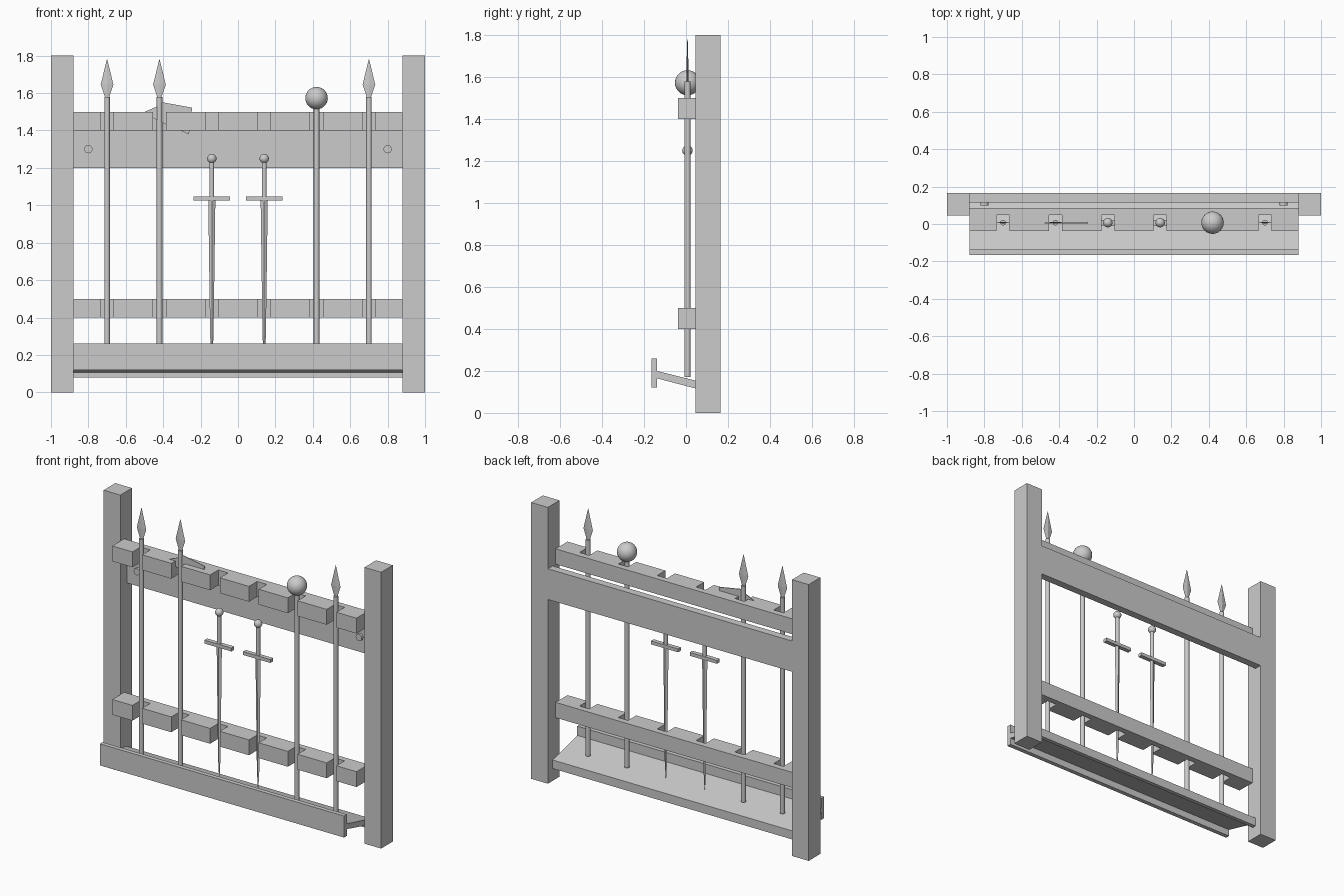
import bpy, bmesh, math
from mathutils import Matrix

cube = bpy.data.objects.get("Cube")
if cube:
    bpy.data.objects.remove(cube, do_unlink=True)

grey = bpy.data.materials.new("plain_grey")
grey.use_nodes = True
grey.diffuse_color = (0.6, 0.6, 0.6, 1)
grey.node_tree.nodes["Principled BSDF"].inputs["Base Color"].default_value = (0.6, 0.6, 0.6, 1)

WEAPON_Y = 0.007
INNER = 0.88
SLOTS = [-0.7 + 0.28 * i for i in range(6)]


def finish(name, bm, smooth=False):
    bmesh.ops.recalc_face_normals(bm, faces=bm.faces[:])
    mesh = bpy.data.meshes.new(name)
    bm.to_mesh(mesh)
    bm.free()
    mesh.materials.append(grey)
    obj = bpy.data.objects.new(name, mesh)
    bpy.context.collection.objects.link(obj)
    if smooth:
        bpy.ops.object.select_all(action="DESELECT")
        obj.select_set(True)
        bpy.context.view_layer.objects.active = obj
        bpy.ops.object.shade_smooth_by_angle(angle=math.radians(40))
    return obj


def prism(name, points, place, low, high):
    """Extrude a 2D outline; place(u, v, w) maps it into space."""
    bm = bmesh.new()
    base = [bm.verts.new(place(u, v, low)) for u, v in points]
    top = [bm.verts.new(place(u, v, high)) for u, v in points]
    bm.faces.new(base)
    bm.faces.new(top)
    for i in range(len(points)):
        j = (i + 1) % len(points)
        bm.faces.new((base[i], base[j], top[j], top[i]))
    return finish(name, bm)


def box(name, x0, x1, y0, y1, z0, z1):
    outline = [(x0, y0), (x1, y0), (x1, y1), (x0, y1)]
    return prism(name, outline, lambda u, v, w: (u, v, w), z0, z1)


def rod(name, x, radius, z0, z1):
    bm = bmesh.new()
    bmesh.ops.create_cone(bm, cap_ends=True, segments=12, radius1=radius, radius2=radius,
                          depth=z1 - z0, matrix=Matrix.Translation((x, WEAPON_Y, (z0 + z1) / 2)))
    return finish(name, bm, True)


def ball(name, x, z, radius):
    bm = bmesh.new()
    bmesh.ops.create_uvsphere(bm, u_segments=24, v_segments=14, radius=radius,
                              matrix=Matrix.Translation((x, WEAPON_Y, z)))
    return finish(name, bm, True)


def diamond_blade(name, x, sections):
    """Flat four-sided blade through (z, half width, half thickness) sections."""
    bm = bmesh.new()
    rings = []
    for z, w, t in sections:
        rings.append([bm.verts.new((x + dx, WEAPON_Y + dy, z))
                      for dx, dy in ((w, 0), (0, t), (-w, 0), (0, -t))])
    for a, b in zip(rings, rings[1:]):
        for i in range(4):
            j = (i + 1) % 4
            bm.faces.new((a[i], a[j], b[j], b[i]))
    bm.faces.new(rings[0])
    bm.faces.new(rings[-1])
    return finish(name, bm)


# Frame: two posts, rear beam and round pegs
for side, label in ((1, "left"), (-1, "right")):
    box(label + "_post", *sorted((side * INNER, side)), 0.045, 0.165, 0, 1.8)
    bm = bmesh.new()
    bmesh.ops.create_cone(bm, cap_ends=True, segments=16, radius1=0.022, radius2=0.022, depth=0.03,
                          matrix=Matrix.Translation((side * 0.8, 0.115, 1.3)) @ Matrix.Rotation(math.pi / 2, 4, "X"))
    finish(label + "_peg", bm, True)
box("rear_beam", -INNER, INNER, 0.116, 0.165, 1.2, 1.4)

# Notched rails
outline = [(-INNER, -0.037)]
for x in SLOTS:
    outline += [(x - 0.035, -0.037), (x - 0.035, 0.047), (x + 0.035, 0.047), (x + 0.035, -0.037)]
outline += [(INNER, -0.037), (INNER, 0.086), (-INNER, 0.086)]
for name, z in (("lower_rail", 0.4), ("upper_rail", 1.4)):
    prism(name, outline, lambda u, v, w: (u, v, w), z, z + 0.1)

# Sloping shelf, its rear edge and front lip
prism("shelf", [(-0.14, 0.2), (0.116, 0.136), (0.116, 0.098), (-0.14, 0.165)],
      lambda u, v, w: (w, u, v), -INNER, INNER)
box("shelf_rear_edge", -INNER, INNER, 0.09, 0.116, 0.08, 0.13)
box("shelf_lip", -INNER, INNER, -0.165, -0.137, 0.12, 0.26)

# Three spears, the second carrying an axe head
for i, slot in enumerate((0, 1, 5)):
    x = SLOTS[slot]
    rod(f"spear_shaft_{i + 1}", x, 0.015, 0.172, 1.58)
    diamond_blade(f"spear_point_{i + 1}", x, [(1.58, 0.012, 0.004), (1.645, 0.034, 0.005), (1.78, 0.001, 0.001)])
prism("axe_head", [(-0.51, 1.495), (-0.44, 1.525), (-0.40, 1.55), (-0.245, 1.522),
                   (-0.262, 1.38), (-0.38, 1.43), (-0.44, 1.46)],
      lambda u, v, w: (u, w, v), WEAPON_Y - 0.003, WEAPON_Y + 0.003)

# Two swords
for i, slot in enumerate((2, 3)):
    x = SLOTS[slot]
    tag = f"_{i + 1}"
    ball("sword_pommel" + tag, x, 1.25, 0.025)
    rod("sword_grip" + tag, x, 0.013, 1.04, 1.24)
    box("sword_guard" + tag, x - 0.098, x + 0.098, WEAPON_Y - 0.014, WEAPON_Y + 0.014, 1.025, 1.047)
    diamond_blade("sword_blade" + tag, x, [(1.03, 0.019, 0.01), (0.3, 0.009, 0.006), (0.175, 0.002, 0.002)])

# Mace
rod("mace_shaft", SLOTS[4], 0.015, 0.172, 1.53)
ball("mace_head", SLOTS[4], 1.573, 0.06)
